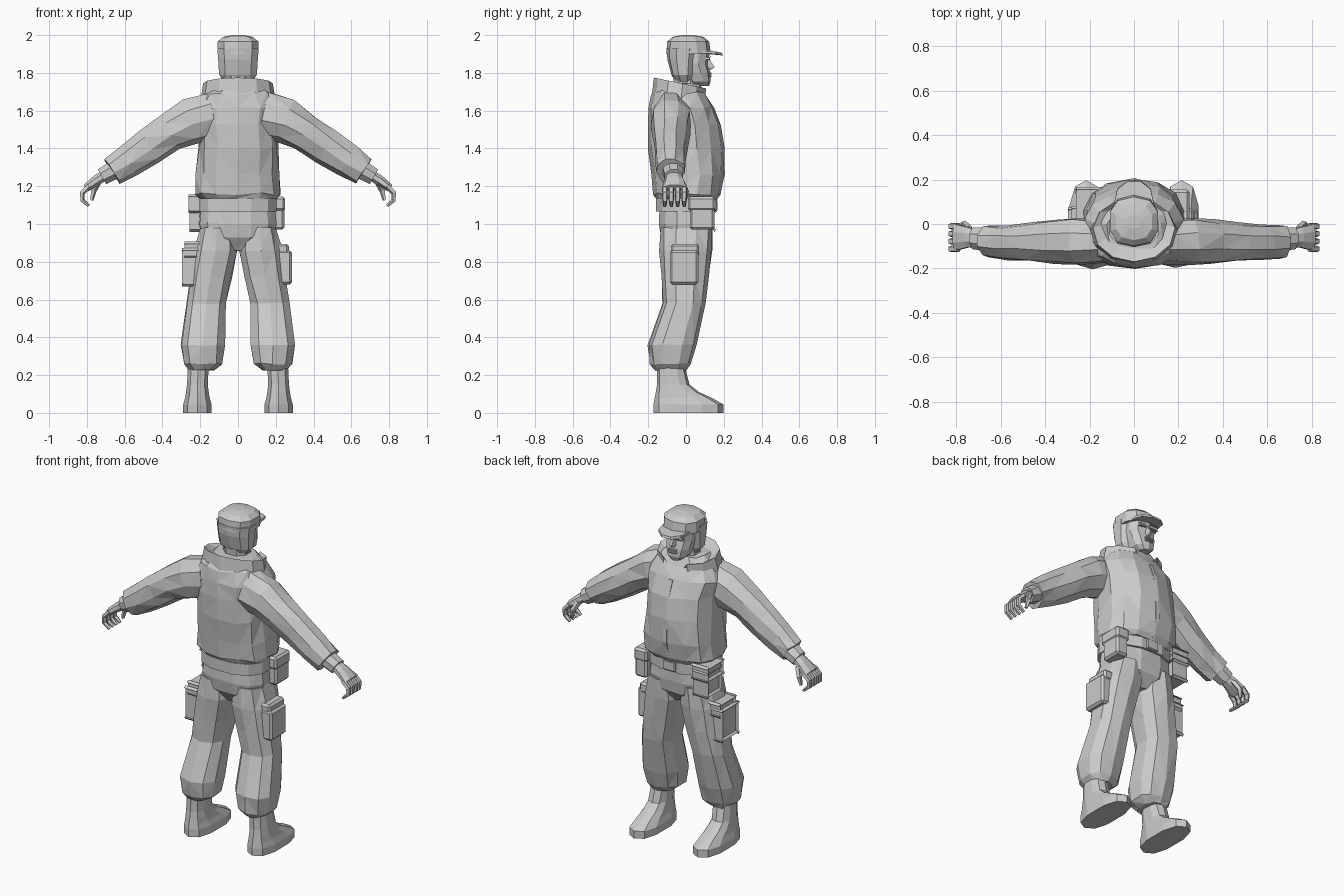
import bpy, bmesh, math, random
from mathutils import Vector

random.seed(4)
mat = bpy.data.materials.new("plain grey")
mat.diffuse_color = (0.6, 0.6, 0.6, 1)


def finish(name, bm, jitter=0.0):
    for v in bm.verts:
        v.co += Vector([random.uniform(-jitter, jitter) for _ in range(3)])
    if jitter:
        bmesh.ops.triangulate(bm, faces=bm.faces[:])
    bmesh.ops.recalc_face_normals(bm, faces=bm.faces[:])
    me = bpy.data.meshes.new(name)
    bm.to_mesh(me)
    bm.free()
    me.materials.append(mat)
    ob = bpy.data.objects.new(name, me)
    bpy.context.collection.objects.link(ob)
    return ob


def skin(name, rings, jitter=0.0, closed=True):
    """Join rings of points into a tube with end caps."""
    bm = bmesh.new()
    vs = [[bm.verts.new(p) for p in r] for r in rings]
    n = len(vs[0])
    for a, b in zip(vs, vs[1:]):
        for i in range(n if closed else n - 1):
            j = (i + 1) % n
            bm.faces.new((a[i], a[j], b[j], b[i]))
    if closed:
        bm.faces.new(vs[0])
        bm.faces.new(vs[-1])
    return finish(name, bm, jitter)


def rounded(t, power):
    c, s = math.cos(t), math.sin(t)
    return (math.copysign(abs(c) ** power, c), math.copysign(abs(s) ** power, s))


def stack(name, rows, n=8, jitter=0.0, power=0.8, s=1):
    """Level slices: z, x0, x1, y0, y1."""
    rings = []
    for z, x0, x1, y0, y1 in rows:
        ring = []
        for i in range(n):
            c, d = rounded(2 * math.pi * (i + 0.5) / n, power)
            k = 1 / rounded(math.pi / n, power)[0]
            ring.append((s * ((x0 + x1) / 2 + c * k * (x1 - x0) / 2),
                         (y0 + y1) / 2 + d * k * (y1 - y0) / 2, z))
        rings.append(ring)
    return skin(name, rings, jitter)


def limb(name, path, n=8, jitter=0.0, s=1):
    """Tube along x, y, z with radius across the bend and radius in y."""
    rings = []
    for i, (x, y, z, ra, rb) in enumerate(path):
        p, q = path[max(i - 1, 0)], path[min(i + 1, len(path) - 1)]
        d = Vector((q[0] - p[0], 0, q[2] - p[2])).normalized()
        up = Vector((-d.z, 0, d.x))
        ring = []
        for k in range(n):
            t = 2 * math.pi * (k + 0.5) / n
            c = Vector((x, y, z)) + up * ra * math.cos(t) + Vector((0, rb * math.sin(t), 0))
            ring.append((s * c.x, c.y, c.z))
        rings.append(ring)
    return skin(name, rings, jitter)


def box(name, x0, x1, y0, y1, z0, z1, s=1, bevel=0.012):
    bm = bmesh.new()
    bmesh.ops.create_cube(bm, size=1)
    for v in bm.verts:
        v.co = (s * ((x0 + x1) / 2 + v.co.x * (x1 - x0)),
                (y0 + y1) / 2 + v.co.y * (y1 - y0), (z0 + z1) / 2 + v.co.z * (z1 - z0))
    bmesh.ops.bevel(bm, geom=bm.edges[:], offset=bevel, segments=1, affect='EDGES')
    return finish(name, bm)


# Jacket body, waistband up to the shoulders
stack("jacket", [(1.13, -.20, .20, -.15, .16), (1.16, -.225, .225, -.17, .18),
                 (1.26, -.22, .22, -.18, .20), (1.40, -.21, .21, -.20, .195),
                 (1.53, -.21, .21, -.20, .175), (1.62, -.22, .22, -.195, .14),
                 (1.69, -.18, .18, -.18, .10), (1.74, -.12, .12, -.14, .07)], 14, .007)
# Front zip strip
skin("zip_strip", [[(-.012, y, z), (.012, y, z), (.012, y - .03, z), (-.012, y - .03, z)]
                   for z, y in ((1.14, .172), (1.26, .206), (1.40, .201), (1.53, .182), (1.62, .148))])

# Turned-up collar, open in a V at the front
inner, top, outer = [], [], []
for i in range(11):
    t = math.radians(-90 + (i - 5) * 31)
    c, d = math.cos(t), math.sin(t)
    f = (d + 1) / 2
    inner.append((.10 * c, .01 + .09 * d, 1.72 - .05 * f))
    top.append((.185 * c, -.025 + .145 * d, 1.775 - .06 * f))
    outer.append((.20 * c, -.035 + .145 * d, 1.69 - .08 * f))
skin("collar", [inner, top, outer], closed=False)

# Trouser seat and belt
stack("trouser_seat", [(.86, -.06, .06, -.08, .08), (.93, -.19, .19, -.13, .13),
                       (1.0, -.205, .205, -.145, .145), (1.14, -.19, .19, -.14, .14)], 12, .004)
stack("belt", [(1.065, -.205, .205, -.16, .155), (1.135, -.205, .205, -.16, .155)], 12)
box("belt_buckle", -.04, .04, .14, .166, 1.07, 1.13, bevel=.005)

for s, side in ((1, "right"), (-1, "left")):
    # Sleeve, cuff and wrist
    limb(side + "_sleeve", [(.13, -.08, 1.575, .13, .10), (.25, -.08, 1.545, .125, .11),
                            (.36, -.08, 1.485, .105, .10), (.47, -.08, 1.41, .10, .09),
                            (.58, -.085, 1.335, .09, .08), (.665, -.08, 1.28, .075, .075)], 9, .006, s)
    limb(side + "_cuff", [(.64, -.07, 1.295, .055, .06), (.72, -.065, 1.25, .048, .052)], 8, 0, s)
    # Hand with curled fingers
    limb(side + "_palm", [(.70, -.065, 1.262, .03, .04), (.75, -.06, 1.23, .03, .05),
                          (.805, -.06, 1.19, .022, .065)], 8, 0, s)
    for k in range(4):
        y = -.112 + .034 * k
        limb(f"{side}_finger_{k + 1}", [(.79, y, 1.20, .015, .016), (.825, y, 1.165, .015, .016),
                                        (.825, y, 1.125, .013, .014), (.79, y, 1.095, .009, .010)], 5, 0, s)
    limb(side + "_thumb", [(.74, -.025, 1.225, .018, .02), (.765, .0, 1.175, .016, .016),
                           (.775, -.005, 1.125, .009, .01)], 5, 0, s)
    # Trouser leg, bloused above the boot
    stack(side + "_trouser_leg", [(.98, .02, .20, -.13, .135), (.86, .005, .235, -.135, .13),
                                  (.72, .035, .25, -.125, .115), (.58, .068, .27, -.12, .10),
                                  (.36, .07, .30, -.195, .05), (.26, .085, .285, -.185, .02),
                                  (.225, .13, .255, -.16, .0)], 10, .004, .8, s)
    # Boot
    stack(side + "_boot", [(0, .14, .29, -.165, .19), (.045, .14, .29, -.165, .19),
                           (.08, .15, .28, -.16, .13), (.11, .155, .275, -.155, .065),
                           (.15, .16, .27, -.15, .015), (.25, .155, .265, -.15, -.01)], 10, 0, .8, s)
    # Thigh pocket with flap, and belt pouch
    box(side + "_thigh_pocket", .20, .285, -.085, .065, .68, .86, s)
    box(side + "_pocket_flap", .20, .27, -.08, .07, .83, .895, s)
    box(side + "_belt_pouch", .165, .245, .02, .15, .97, 1.11, s)
    box(side + "_pouch_flap", .16, .25, .01, .155, 1.07, 1.145, s)
    # Brow and ear-side detail of the face
    box(side + "_brow", .012, .06, .10, .128, 1.868, 1.885, s, .004)

# Neck and face
stack("neck", [(1.66, -.075, .075, -.06, .06), (1.80, -.07, .07, -.07, .05)], 8)
stack("face", [(1.73, -.03, .03, .03, .12), (1.755, -.06, .06, .0, .128),
               (1.80, -.075, .075, -.03, .125), (1.85, -.085, .085, -.05, .112),
               (1.92, -.085, .085, -.06, .125)], 10)
# Nose and lips
skin("nose", [[(-.008, .10, 1.88), (.008, .10, 1.88), (.006, .118, 1.88), (-.006, .118, 1.88)],
              [(-.02, .10, 1.825), (.02, .10, 1.825), (.008, .152, 1.83), (-.008, .152, 1.83)],
              [(-.015, .10, 1.812), (.015, .10, 1.812), (.008, .13, 1.815), (-.008, .13, 1.815)]])
for z in (1.783, 1.797):
    box("lip", -.026, .026, .10, .136, z - .006, z + .006, bevel=.004)

# Cap with neck flap and peak
stack("cap_flap", [(1.755, -.075, .075, -.055, .035), (1.79, -.10, .10, -.075, .045),
                   (1.87, -.105, .105, -.095, .06), (1.93, -.11, .11, -.10, .07)], 10)
stack("cap_crown", [(1.90, -.107, .107, -.10, .128), (1.965, -.108, .108, -.095, .118),
                    (1.99, -.08, .08, -.07, .09), (2.0, -.03, .03, -.02, .04)], 10)
peak = [(-.095, .07, 1.905), (-.075, .16, 1.90), (-.03, .195, 1.892),
        (.03, .195, 1.892), (.075, .16, 1.90), (.095, .07, 1.905)]
skin("cap_peak", [peak, [(x, y - .004, z + .014) for x, y, z in peak]])
